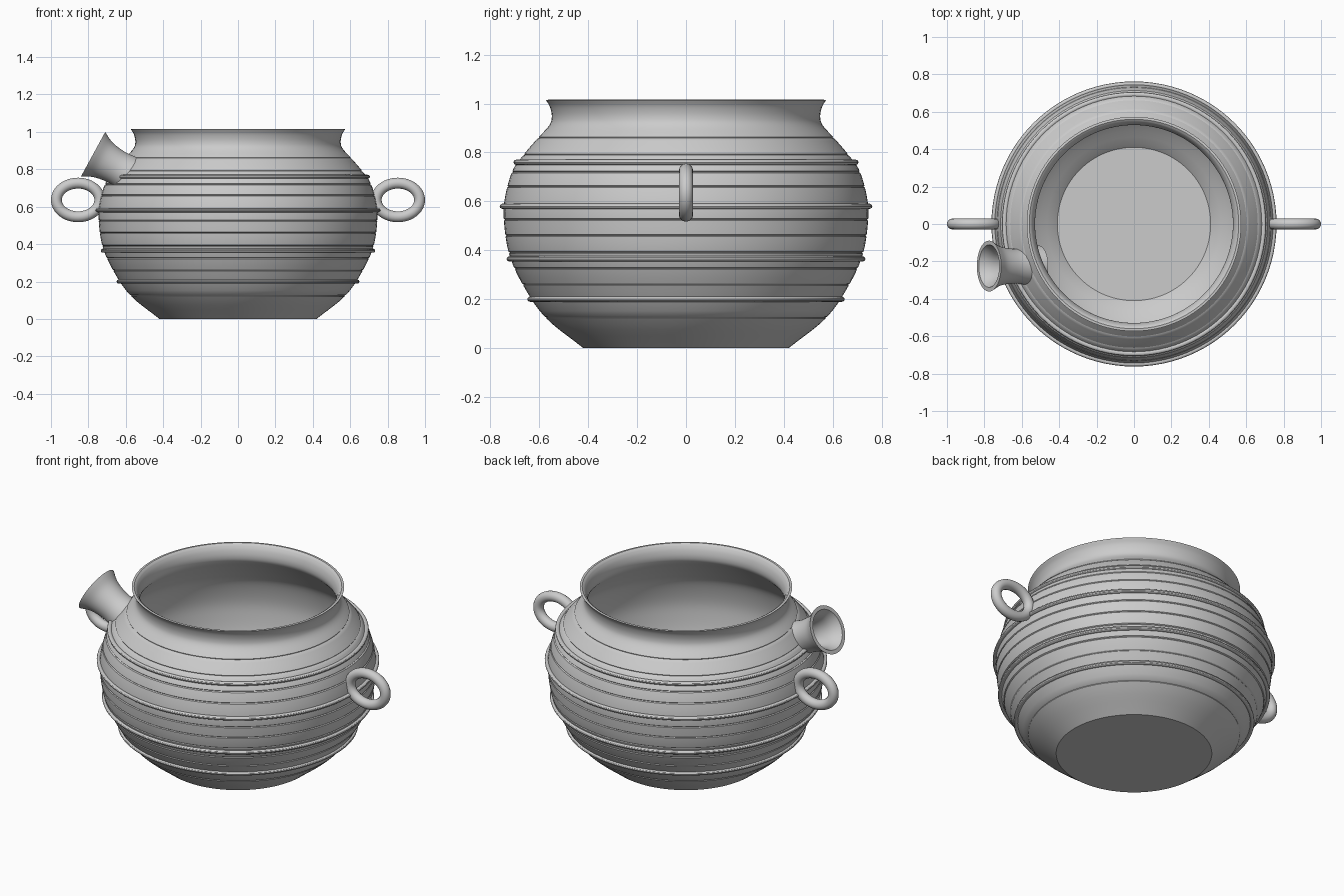
import bpy, bmesh, math
from mathutils import Vector, Matrix

cube = bpy.data.objects.get("Cube")
if cube:
    bpy.data.objects.remove(cube, do_unlink=True)

clay = bpy.data.materials.new("grey_clay")
clay.use_nodes = True
colour = (0.6, 0.6, 0.6, 1)
clay.diffuse_color = colour
clay.node_tree.nodes["Principled BSDF"].inputs["Base Color"].default_value = colour


def finish(name, bm):
    """Turn a bmesh into a smooth-shaded clay object."""
    bmesh.ops.recalc_face_normals(bm, faces=bm.faces)
    mesh = bpy.data.meshes.new(name)
    bm.to_mesh(mesh)
    bm.free()
    mesh.materials.append(clay)
    obj = bpy.data.objects.new(name, mesh)
    bpy.context.collection.objects.link(obj)
    bpy.ops.object.select_all(action='DESELECT')
    obj.select_set(True)
    bpy.context.view_layer.objects.active = obj
    bpy.ops.object.shade_smooth_by_angle(angle=math.radians(30))
    return obj


def bridge(bm, loops, closed):
    """Join vertex rings with quads, optionally back to the first ring."""
    pairs = list(zip(loops, loops[1:]))
    if closed:
        pairs.append((loops[-1], loops[0]))
    for a, b in pairs:
        n = len(a)
        for i in range(n):
            j = (i + 1) % n
            bm.faces.new((a[i], a[j], b[j], b[i]))


def lathe(name, profile, segments=96, closed=False, cap=False):
    """Revolve (radius, height) points around z."""
    bm = bmesh.new()
    loops = []
    for r, z in profile:
        angles = [math.tau * i / segments for i in range(segments)]
        loops.append([bm.verts.new((r * math.cos(a), r * math.sin(a), z)) for a in angles])
    bridge(bm, loops, closed)
    if cap:
        bm.faces.new(loops[0])
        bm.faces.new(loops[-1])
    return finish(name, bm)


def smooth_curve(points, steps=5):
    """Catmull-Rom curve through the points."""
    pts = [Vector(p) for p in points]
    pts = [2 * pts[0] - pts[1]] + pts + [2 * pts[-1] - pts[-2]]
    out = []
    for a, b, c, d in zip(pts, pts[1:], pts[2:], pts[3:]):
        for k in range(steps):
            t = k / steps
            out.append(0.5 * (2 * b + (c - a) * t + (2 * a - 5 * b + 4 * c - d) * t**2
                              + (3 * b - a - 3 * c + d) * t**3))
    return out + [pts[-2]]


outline = smooth_curve([(0.42, 0), (0.575, 0.125), (0.668, 0.26), (0.722, 0.38),
                        (0.743, 0.5), (0.743, 0.6), (0.712, 0.72), (0.665, 0.79),
                        (0.605, 0.86), (0.56, 0.91), (0.549, 0.945), (0.556, 0.985),
                        (0.573, 1.015)])


def body_radius(z):
    for a, b in zip(outline, outline[1:]):
        if a.y <= z <= b.y:
            return a.x + (b.x - a.x) * (z - a.y) / (b.y - a.y)
    return outline[-1].x


# Pot wall with fine scored lines, a thin rim and a flat floor
grooves = [0.125, 0.26, 0.325, 0.39, 0.46, 0.525, 0.66, 0.72, 0.79, 0.86]
half, depth = 0.004, 0.005
outer = [(p.x, p.y) for p in outline if all(abs(p.y - g) > half * 1.5 for g in grooves)]
for g in grooves:
    outer += [(body_radius(g - half), g - half), (body_radius(g) - depth, g),
              (body_radius(g + half), g + half)]
outer.sort(key=lambda p: p[1])
inner = [(p.x - 0.02, p.y) for p in reversed(outline[1:-1])]
lathe("pot_body", outer + [(0.56, 1.016)] + inner + [(0.41, 0.004)], cap=True)

# Raised bands
for i, z in enumerate([0.2, 0.365, 0.58, 0.76]):
    r = body_radius(z) + 0.004
    ring = [(r + 0.013 * math.cos(k * math.tau / 12), z + 0.011 * math.sin(k * math.tau / 12))
            for k in range(12)]
    lathe(f"raised_band_{i + 1}", ring, closed=True)

# Oval ring handles
for side, label in ((1, "left"), (-1, "right")):
    bm = bmesh.new()
    loops = []
    for i in range(48):
        a = math.tau * i / 48
        centre = Vector((side * 0.855 + 0.116 * math.cos(a), 0, 0.636 + 0.09 * math.sin(a)))
        out = Vector((math.cos(a) / 0.116, 0, math.sin(a) / 0.09)).normalized()
        loops.append([bm.verts.new(centre + 0.029 * (out * math.cos(b) + Vector((0, math.sin(b), 0))))
                      for b in (math.tau * k / 16 for k in range(16))])
    bridge(bm, loops, True)
    finish(label + "_handle", bm)

# Flared hollow spout passing through the shoulder
flare = smooth_curve([(0.111, -0.3), (0.098, -0.21), (0.093, -0.14), (0.106, -0.06), (0.136, 0)])
bore = [(p.x - 0.022, p.y) for p in reversed(flare)]
spout = lathe("spout", [(p.x, p.y) for p in flare] + bore, segments=48, closed=True)
axis = Vector((-0.88, 0, 0.48))
spout.matrix_world = (Matrix.Translation((-0.775, -0.225, 0.88))
                      @ axis.to_track_quat('Z', 'Y').to_matrix().to_4x4())
